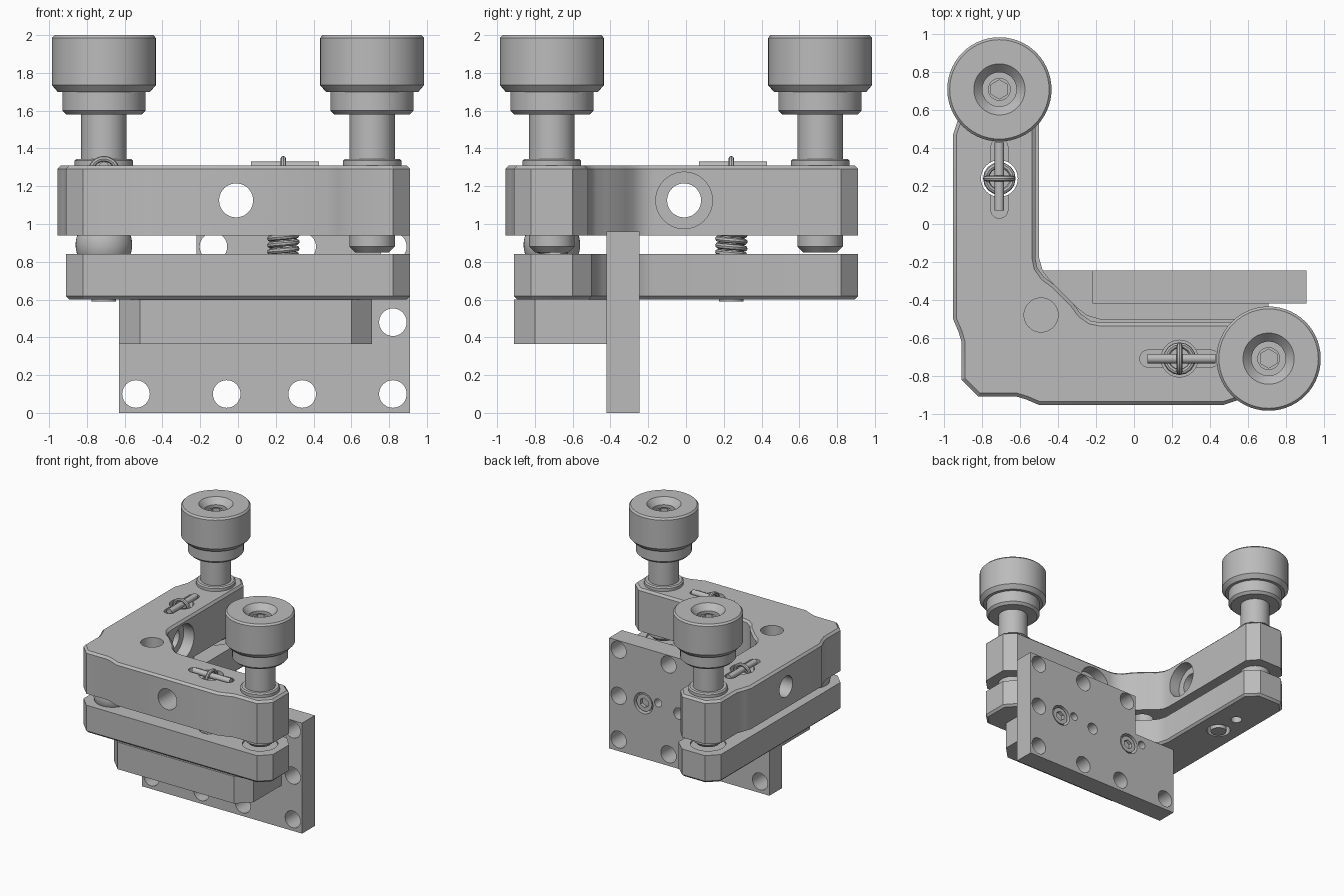
import bpy, bmesh
from math import pi, sin, cos, radians
from mathutils import Matrix, Vector

if "Cube" in bpy.data.objects:
    bpy.data.objects.remove(bpy.data.objects["Cube"], do_unlink=True)

GREY = (0.5, 0.5, 0.5, 1)
metal = bpy.data.materials.new("satin grey metal")
metal.use_nodes = True
metal.diffuse_color = GREY
metal.node_tree.nodes["Principled BSDF"].inputs["Base Color"].default_value = GREY


def finish(name, bm):
    bmesh.ops.recalc_face_normals(bm, faces=bm.faces)
    mesh = bpy.data.meshes.new(name)
    bm.to_mesh(mesh)
    bm.free()
    mesh.materials.append(metal)
    obj = bpy.data.objects.new(name, mesh)
    bpy.context.collection.objects.link(obj)
    return obj


def prism(name, outline, z0, z1, chamfer_z=None):
    """Extruded outline, optionally chamfered round the edge at one height."""
    bm = bmesh.new()
    face = bm.faces.new([bm.verts.new((x, y, z0)) for x, y in outline])
    up = bmesh.ops.extrude_face_region(bm, geom=[face])["geom"]
    bmesh.ops.translate(bm, vec=(0, 0, z1 - z0),
                        verts=[g for g in up if isinstance(g, bmesh.types.BMVert)])
    if chamfer_z is not None:
        rim = [e for e in bm.edges if all(abs(v.co.z - chamfer_z) < 1e-4 for v in e.verts)]
        bmesh.ops.bevel(bm, geom=rim, offset=0.018, segments=1, affect='EDGES')
    return finish(name, bm)


def rod(name, centre, radius, length, axis='Z', sides=40):
    bm = bmesh.new()
    turn = {'X': Matrix.Rotation(pi / 2, 4, 'Y'), 'Y': Matrix.Rotation(pi / 2, 4, 'X'),
            'Z': Matrix.Identity(4)}[axis]
    bmesh.ops.create_cone(bm, cap_ends=True, segments=sides, radius1=radius, radius2=radius,
                          depth=length, matrix=Matrix.Translation(centre) @ turn)
    return finish(name, bm)


def lathe(name, x, y, profile, sides=56):
    bm = bmesh.new()
    verts = [bm.verts.new((r, 0, z)) for r, z in profile]
    edges = [bm.edges.new(pair) for pair in zip(verts, verts[1:])]
    bmesh.ops.spin(bm, geom=verts + edges, cent=(0, 0, 0), axis=(0, 0, 1),
                   angle=2 * pi, steps=sides)
    bmesh.ops.remove_doubles(bm, verts=bm.verts, dist=1e-4)
    bmesh.ops.translate(bm, verts=bm.verts, vec=(x, y, 0))
    return finish(name, bm)


def bake(obj):
    bpy.context.view_layer.update()
    graph = bpy.context.evaluated_depsgraph_get()
    return bpy.data.meshes.new_from_object(obj.evaluated_get(graph))


def cut(obj, *cutters):
    for c in cutters:
        mod = obj.modifiers.new("cut", 'BOOLEAN')
        mod.operation, mod.solver, mod.object = 'DIFFERENCE', 'EXACT', c
    mesh = bake(obj)
    obj.modifiers.clear()
    obj.data = mesh
    for c in cutters:
        bpy.data.objects.remove(c, do_unlink=True)


def wire(name, points, radius, closed=False):
    curve = bpy.data.curves.new(name, 'CURVE')
    curve.dimensions = '3D'
    curve.bevel_depth, curve.bevel_resolution, curve.use_fill_caps = radius, 2, True
    spline = curve.splines.new('POLY')
    spline.points.add(len(points) - 1)
    for p, co in zip(spline.points, points):
        p.co = (*co, 1)
    spline.use_cyclic_u = closed
    temp = bpy.data.objects.new(name + "_path", curve)
    bpy.context.collection.objects.link(temp)
    mesh = bake(temp)
    bpy.data.objects.remove(temp, do_unlink=True)
    mesh.materials.clear()
    mesh.materials.append(metal)
    obj = bpy.data.objects.new(name, mesh)
    bpy.context.collection.objects.link(obj)


def mirrored(half):
    """Complete an L outline across its diagonal."""
    return half + [(y, x) for x, y in reversed(half)]


# The two L plates
upper = prism("upper_plate", mirrored([
    (-.82, -.91), (-.62, -.91), (-.57, -.925), (-.5, -.955), (.47, -.955), (.53, -.935),
    (.6, -.91), (.82, -.91), (.91, -.82), (.91, -.6), (.82, -.52), (-.18, -.52),
    (-.23, -.51), (-.28, -.475), (-.32, -.42), (-.36, -.38)]), 0.94, 1.31, 1.31)
lower = prism("lower_plate", mirrored([
    (-.82, -.91), (.82, -.91), (.91, -.82), (.91, -.6), (.82, -.5), (-.18, -.5),
    (-.25, -.48), (-.3, -.44), (-.36, -.38)]), 0.6, 0.84, 0.6)
cut(upper, rod("c", (-.49, -.48, 1.2), 0.09, 0.8))

# Arm details, once along each arm
KNOB = [(0, .85), (.09, .85), (.12, .88), (.12, 1.3), (.155, 1.3), (.155, 1.335), (.145, 1.345),
        (.12, 1.345), (.12, 1.58), (.2, 1.58), (.22, 1.6), (.22, 1.7), (.245, 1.7),
        (.275, 1.735), (.275, 1.985), (.262, 2), (.135, 2), (.09, 1.95), (.09, 1.9),
        (.06, 1.9), (.06, 1.94), (0, 1.94)]
for arm, axis, across in (("front", 'X', 'Y'), ("side", 'Y', 'X')):
    def at(along, off, z):
        return Vector((along, off, z) if axis == 'X' else (off, along, z))

    # Pin slot, spring well and counterbored cross hole
    slot = []
    for i in range(26):
        a = -pi / 2 + pi * (i % 13) / 12 + (pi if i > 12 else 0)
        end = 0.405 if i < 13 else 0.075
        slot.append(tuple(at(end + 0.045 * cos(a), -.71 + 0.045 * sin(a), 0))[:2])
    cut(upper, prism("c", slot, 1.25, 1.4))
    cut(upper, rod("c", at(.24, -.71, 1.15), 0.097, 0.7))
    cut(upper, rod("c", at(-.01, -.71, 1.125), 0.09, 0.8, across))
    cut(upper, rod("c", at(-.01, -.52, 1.125), 0.15, 0.2, across))
    cut(lower, rod("c", at(.24, -.71, .7), 0.097, 0.6))
    cut(lower, rod("c", at(.47, -.71, .6), 0.045, 0.3))
    cut(lower, rod("c", at(.71, -.71, .86), 0.14, 0.07))

    # Adjuster knob with hex socket
    p = at(.71, -.71, 1.94)
    knob = lathe(arm + "_adjuster_knob", p.x, p.y, KNOB)
    cut(knob, rod("c", p, 0.05, 0.08, sides=6))

    # Spring, retaining pin and hook
    rod(arm + "_spring_anchor", at(.24, -.71, .7), 0.065, 0.22)
    rod(arm + "_spring_pin", at(.25, -.71, 1.305), 0.025, 0.36, axis, 20)
    coil = []
    for i in range(17 * 16 + 1):
        a = 2 * pi * i / 16
        coil.append(at(.24 + .07 * cos(a), -.71 + .07 * sin(a), .66 + .035 * i / 16))
    wire(arm + "_spring", coil, 0.016)
    hook = [at(.24, -.71 + .07 * cos(2 * pi * i / 32), 1.275 + .07 * sin(2 * pi * i / 32))
            for i in range(32)]
    wire(arm + "_spring_hook", hook, 0.015, True)

# Corner pivot ball between the plates
bm = bmesh.new()
bmesh.ops.create_uvsphere(bm, u_segments=40, v_segments=24, radius=0.15,
                          matrix=Matrix.Translation((-.71, -.71, .89)))
finish("pivot_ball", bm)

# Adapter block under the lower plate
prism("adapter_block", [(-.63, -.42), (-.63, -.8), (-.52, -.91), (.6, -.91), (.71, -.8),
                        (.71, -.42)], 0.365, 0.6)

# Stepped mounting plate, drawn flat and stood upright
mount = prism("mounting_plate", [(-.63, 0), (.91, 0), (.91, .96), (-.22, .96), (-.22, .6),
                                 (-.63, .6)], 0.245, 0.42)
mount.data.transform(Matrix.Rotation(radians(90), 4, 'X'))
for x, z in [(-.54, .1), (-.06, .1), (.34, .1), (.82, .1), (.82, .48), (.82, .88),
             (.34, .88), (-.13, .88)]:
    cut(mount, rod("c", (x, -.33, z), 0.073, 0.4, 'Y'))
for x, z, r in [(.24, .48, .05), (.44, .52, .035), (-.29, .52, .035)]:
    cut(mount, rod("c", (x, -.245, z), r, 0.2, 'Y'))

# Socket screws in the back of the mounting plate
for i, x in enumerate((.58, -.15)):
    cut(mount, rod("c", (x, -.245, .48), 0.09, 0.14, 'Y'))
    screw = rod("plate_screw_%d" % (i + 1), (x, -.3, .48), 0.073, 0.09, 'Y')
    cut(screw, rod("c", (x, -.255, .48), 0.042, 0.06, 'Y', 6))

# Smooth round walls, keep hard edges
bpy.ops.object.select_all(action='DESELECT')
for obj in bpy.context.collection.objects:
    if obj.type == 'MESH' and obj.data.materials and obj.data.materials[0] == metal:
        obj.select_set(True)
        bpy.context.view_layer.objects.active = obj
bpy.ops.object.shade_smooth_by_angle(angle=radians(30))
